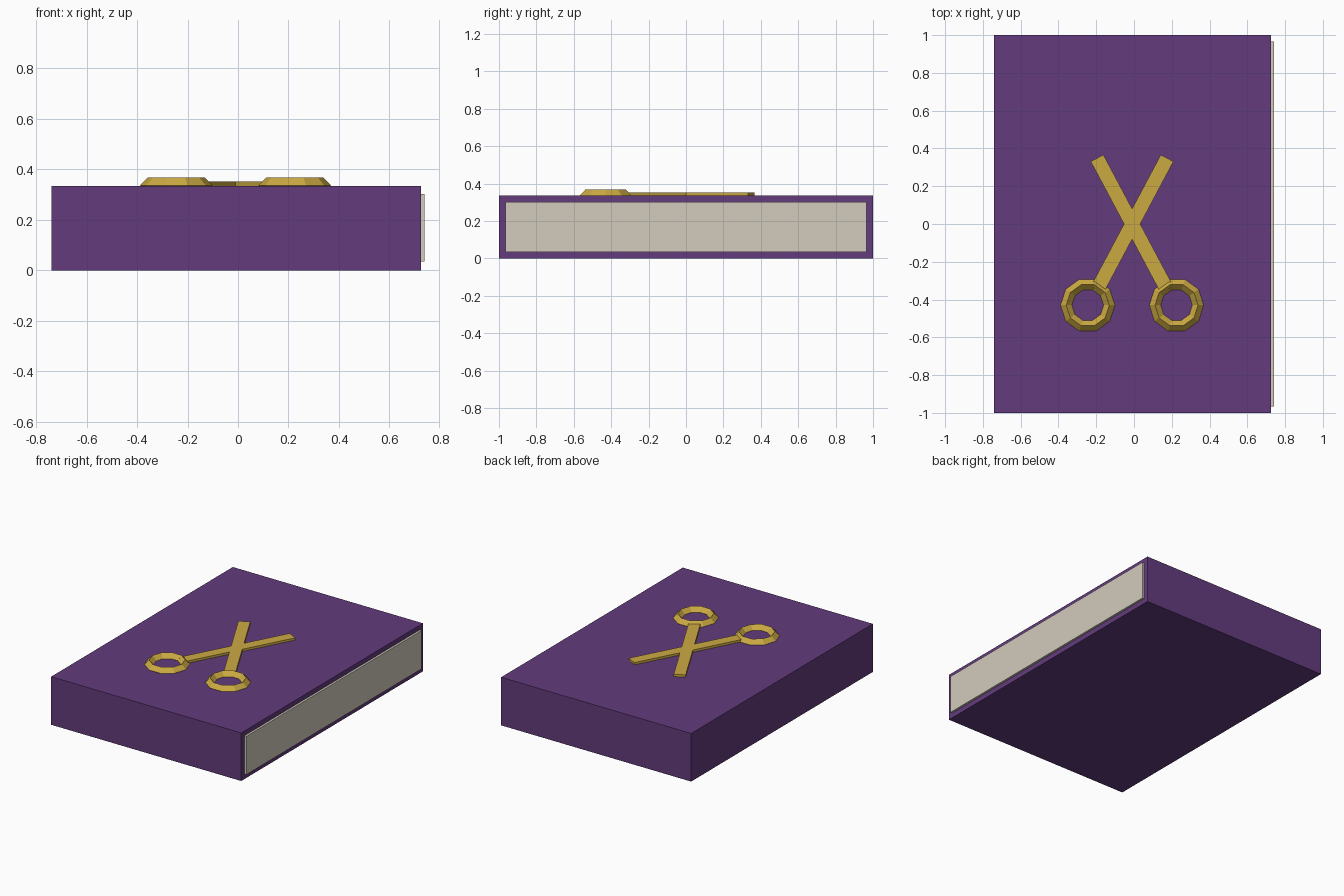
import bpy, math

if "Cube" in bpy.data.objects:
    bpy.data.objects.remove(bpy.data.objects["Cube"])


def material(name, rgb):
    m = bpy.data.materials.new(name)
    m.diffuse_color = (*rgb, 1)
    m.use_nodes = True
    m.node_tree.nodes["Principled BSDF"].inputs["Base Color"].default_value = m.diffuse_color
    return m


purple = material("purple_cover", (0.126, 0.044, 0.205))
cream = material("cream_paper", (0.65, 0.60, 0.51))
gold = material("gold_metal", (0.60, 0.40, 0.055))


def box(name, lo, hi, mat, angle=0):
    center = [(a + b) / 2 for a, b in zip(lo, hi)]
    bpy.ops.mesh.primitive_cube_add(size=1, location=center, rotation=(0, 0, angle))
    o = bpy.context.object
    o.name = name
    o.scale = [b - a for a, b in zip(lo, hi)]
    o.data.materials.append(mat)
    return o


# Book: solid cover with the page block standing slightly proud of the open side
box("cover", (-0.74, -1, 0), (0.725, 1, 0.335), purple)
box("page_block", (-0.70, -0.965, 0.035), (0.74, 0.965, 0.302), cream)

# Scissors emblem: crossed blades and low-poly finger rings
CX = -0.01
for side, s in (("left", -1), ("right", 1)):
    box(f"{side}_blade", (CX - 0.038, -0.395, 0.325), (CX + 0.038, 0.395, 0.351),
        gold, s * math.radians(28))
    bpy.ops.mesh.primitive_torus_add(major_segments=10, minor_segments=4,
                                     major_radius=0.114, minor_radius=0.03,
                                     location=(CX + s * 0.235, -0.43, 0.337))
    ring = bpy.context.object
    ring.name = f"{side}_finger_ring"
    ring.data.materials.append(gold)
